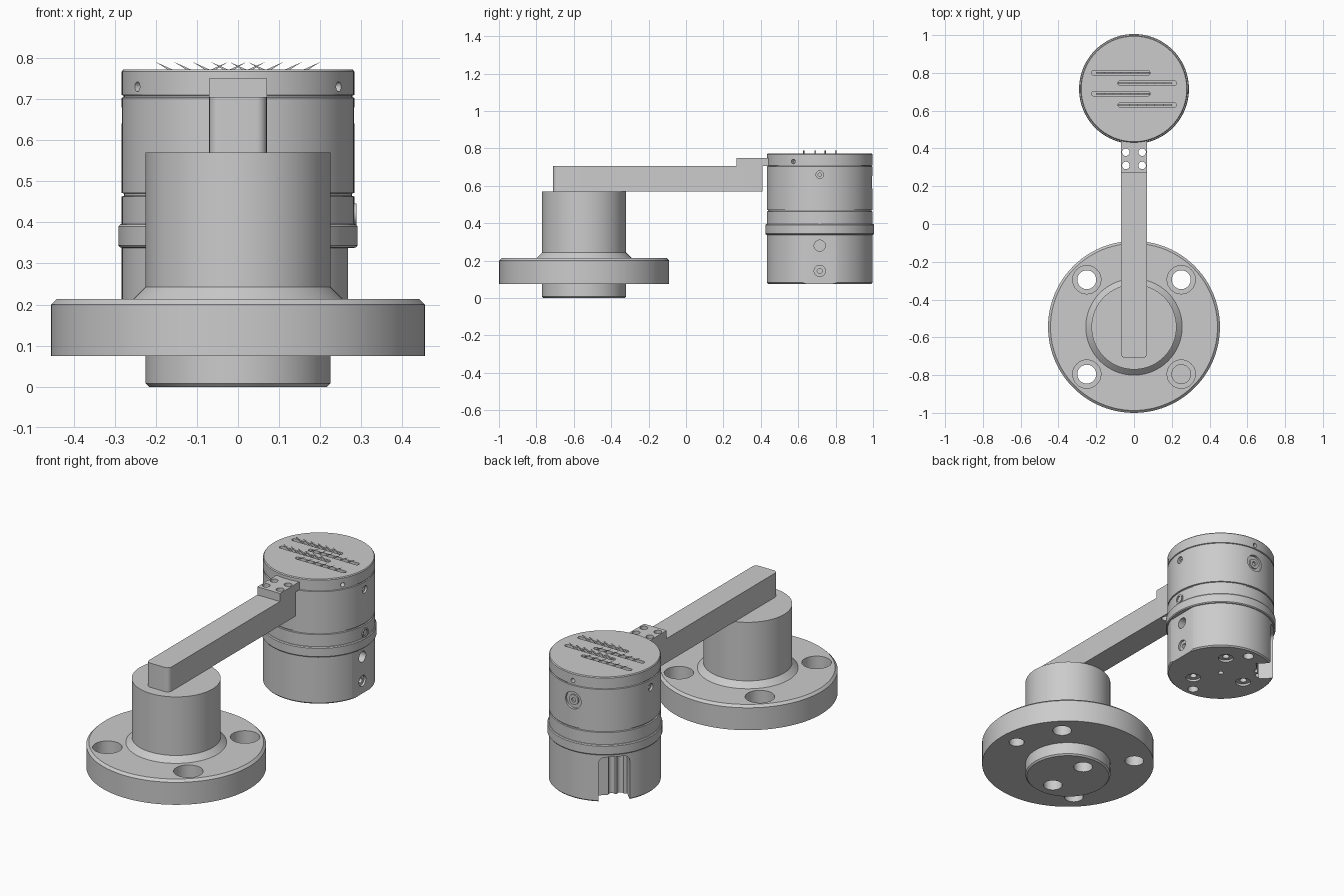
import bpy, bmesh, math
from mathutils import Vector, Matrix

if "Cube" in bpy.data.objects:
    bpy.data.objects.remove(bpy.data.objects["Cube"], do_unlink=True)

metal = bpy.data.materials.new("plain_grey_metal")
metal.use_nodes = True
GREY = (0.6, 0.6, 0.6, 1)
metal.diffuse_color = GREY
metal.node_tree.nodes["Principled BSDF"].inputs["Base Color"].default_value = GREY

BASE_Y, HEAD_Y, HEAD_R = -0.545, 0.715, 0.283
HEAD_TOP = 0.772


def make(name, bm):
    bmesh.ops.recalc_face_normals(bm, faces=bm.faces)
    mesh = bpy.data.meshes.new(name)
    bm.to_mesh(mesh)
    bm.free()
    mesh.materials.append(metal)
    obj = bpy.data.objects.new(name, mesh)
    bpy.context.collection.objects.link(obj)
    return obj


def lathe(name, profile, y, steps=96):
    bm = bmesh.new()
    verts = [bm.verts.new((r, y, z)) for r, z in profile]
    edges = [bm.edges.new(pair) for pair in zip(verts, verts[1:])]
    bmesh.ops.spin(bm, geom=verts + edges, cent=(0, y, 0), axis=(0, 0, 1),
                   angle=math.tau, steps=steps)
    bmesh.ops.remove_doubles(bm, verts=bm.verts, dist=1e-5)
    return make(name, bm)


def box(name, low, high, turn=None):
    bm = bmesh.new()
    low, high = Vector(low), Vector(high)
    bmesh.ops.create_cube(bm, size=1)
    bmesh.ops.scale(bm, vec=high - low, verts=bm.verts)
    bmesh.ops.translate(bm, vec=(low + high) / 2, verts=bm.verts)
    if turn:
        bmesh.ops.transform(bm, matrix=turn, verts=bm.verts)
    return make(name, bm)


def rod(name, start, end, radius, sides=32):
    start, end = Vector(start), Vector(end)
    axis = end - start
    bm = bmesh.new()
    bmesh.ops.create_cone(bm, cap_ends=True, segments=sides, radius1=radius,
                          radius2=radius, depth=axis.length)
    turn = axis.to_track_quat('Z', 'Y').to_matrix().to_4x4()
    bmesh.ops.transform(bm, matrix=Matrix.Translation((start + end) / 2) @ turn,
                        verts=bm.verts)
    return make(name, bm)


def bevel(obj, pick, width, segments=6):
    bm = bmesh.new()
    bm.from_mesh(obj.data)
    bmesh.ops.bevel(bm, geom=[e for e in bm.edges if pick(*[v.co for v in e.verts])],
                    offset=width, segments=segments, profile=0.5, affect='EDGES')
    bm.to_mesh(obj.data)
    bm.free()


def cut(obj, cutter):
    mod = obj.modifiers.new("cut", 'BOOLEAN')
    mod.operation, mod.solver, mod.object = 'DIFFERENCE', 'EXACT', cutter
    bpy.context.view_layer.update()
    graph = bpy.context.evaluated_depsgraph_get()
    mesh = bpy.data.meshes.new_from_object(obj.evaluated_get(graph))
    obj.modifiers.clear()
    obj.data = mesh
    bpy.data.objects.remove(cutter, do_unlink=True)


def drill(obj, point, outward, radius, depth):
    point, outward = Vector(point), Vector(outward)
    cut(obj, rod("cutter", point - outward * depth, point + outward * 0.03, radius))


def screw_hole(obj, point, outward, radius):
    drill(obj, point, outward, radius, 0.012)
    drill(obj, point, outward, radius * 0.45, 0.035)


def polar(degrees, radius, z):
    a = math.radians(degrees)
    return Vector((radius * math.cos(a), HEAD_Y + radius * math.sin(a), z))


DOWN, UP = (0, 0, -1), (0, 0, 1)

# Flanged base with post and spigot
base = lathe("flanged_base", [
    (0, 0), (0.217, 0), (0.225, 0.008), (0.225, 0.075), (0.455, 0.075),
    (0.455, 0.2), (0.442, 0.213), (0.255, 0.213), (0.225, 0.243),
    (0.225, 0.57), (0, 0.57)], BASE_Y)
for sx in (-1, 1):
    for sy in (-1, 1):
        spot = (0.25 * sx, BASE_Y + 0.25 * sy, 0.213)
        drill(base, spot, UP, 0.075, 0.07)
        drill(base, spot, UP, 0.05, 0.2)
    drill(base, (0, BASE_Y + 0.125 * sx, 0), DOWN, 0.05, 0.15)
drill(base, (0.355, BASE_Y, 0.075), DOWN, 0.04, 0.08)

# Arm and its raised mounting tab
arm = box("arm", (-0.07, -0.71, 0.57), (0.07, 0.41, 0.705))
bevel(arm, lambda a, b: a.y < 0 and b.y < 0 and abs(a.z - b.z) > 0.1, 0.025)
tab = box("arm_tab", (-0.07, 0.27, 0.705), (0.07, 0.45, 0.75))
for x in (-0.043, 0.043):
    for y in (0.31, 0.38):
        for part in (arm, tab):
            drill(part, (x, y, 0.77), UP, 0.02, 0.25)

# Round head with band and grooves
head = lathe("head", [
    (0, 0.075), (0.276, 0.075), (0.283, 0.082), (0.283, 0.338), (0.287, 0.339),
    (0.291, 0.344), (0.291, 0.39), (0.287, 0.395), (0.283, 0.396),
    (0.283, 0.463), (0.277, 0.465), (0.277, 0.47), (0.283, 0.472),
    (0.283, 0.703), (0.278, 0.705), (0.278, 0.708), (0.283, 0.71),
    (0.283, 0.767), (0.279, HEAD_TOP), (0, HEAD_TOP)], HEAD_Y)

# Flat on the lower side
cut(head, box("cutter", (0.268, 0.4, 0), (0.4, 1.1, 0.338)))

# Side holes and screws
for angle in (90, 210, 330):
    drill(head, polar(angle, HEAD_R, 0.73), polar(angle, 1, 0) - Vector((0, HEAD_Y, 0)),
          0.012, 0.03)
for side in (-1, 1):
    screw_hole(head, (side * HEAD_R, HEAD_Y, 0.66), (side, 0, 0), 0.02)
drill(head, (0.268, HEAD_Y, 0.28), (1, 0, 0), 0.03, 0.08)
screw_hole(head, (0.268, HEAD_Y, 0.145), (1, 0, 0), 0.03)
side_boss = rod("side_boss", (0.25, HEAD_Y, 0.42), (0.288, HEAD_Y, 0.42), 0.026)
screw_hole(side_boss, (0.288, HEAD_Y, 0.42), (1, 0, 0), 0.018)

# Rear port
port_y = HEAD_Y + HEAD_R
drill(head, (0, port_y, 0.62), (0, 1, 0), 0.048, 0.014)
port_screw = rod("port_screw", (0, port_y - 0.03, 0.62), (0, port_y - 0.006, 0.62), 0.028)
drill(port_screw, (0, port_y - 0.006, 0.62), (0, 1, 0), 0.012, 0.015)

# Underside holes
for angle in (60, 180, 300):
    screw_hole(head, polar(angle, 0.155, 0.075), DOWN, 0.04)
for angle in (90, 270):
    drill(head, polar(angle, 0.228, 0.075), DOWN, 0.028, 0.08)
drill(head, (0, HEAD_Y, 0.075), DOWN, 0.014, 0.04)

# Cable notch with scalloped back
turn = Matrix.Translation((0, HEAD_Y, 0)) @ Matrix.Rotation(math.radians(135), 4, 'Z')
notch = box("cutter", (0.195, -0.08, 0), (0.35, 0.08, 0.325), turn)
bevel(notch, lambda a, b: min(a.z, b.z) > 0.3 and
      abs((a - b).normalized().dot(Vector((0.707, -0.707, 0)))) > 0.9, 0.035)
cut(head, notch)
for side in (-0.045, 0, 0.045):
    foot = turn @ Vector((0.195, side, 0))
    cut(head, rod("cutter", foot, foot + Vector((0, 0, 0.3)), 0.017))

# Four top slots, each with a row of leaning barbs
for row, y in enumerate((0.8, 0.745, 0.69, 0.63)):
    lean = 1 if row % 2 else -1
    slot = box("cutter", (0.07 * lean - 0.155, y - 0.012, 0.745),
               (0.07 * lean + 0.155, y + 0.012, 0.8))
    bevel(slot, lambda a, b: abs(a.z - b.z) > 0.02, 0.0115, 4)
    cut(head, slot)
    bm = bmesh.new()
    for i in range(6):
        tip = 0.2 - 0.045 * i
        shape = [(tip, 0.79), (tip - 0.028, HEAD_TOP), (tip - 0.055, 0.744),
                 (tip - 0.075, 0.744), (tip - 0.04, HEAD_TOP)]
        face = bm.faces.new([bm.verts.new((lean * x, y - 0.004, z)) for x, z in shape])
        extra = bmesh.ops.extrude_face_region(bm, geom=[face])["geom"]
        bmesh.ops.translate(bm, vec=(0, 0.008, 0),
                            verts=[g for g in extra if isinstance(g, bmesh.types.BMVert)])
    make(f"barb_row_{row + 1}", bm)

# Smooth round walls, crisp edges
bpy.ops.object.select_all(action='DESELECT')
for obj in bpy.context.collection.objects:
    if obj.type == 'MESH' and metal.name in obj.data.materials:
        obj.select_set(True)
        bpy.context.view_layer.objects.active = obj
bpy.ops.object.shade_smooth_by_angle(angle=math.radians(25))
